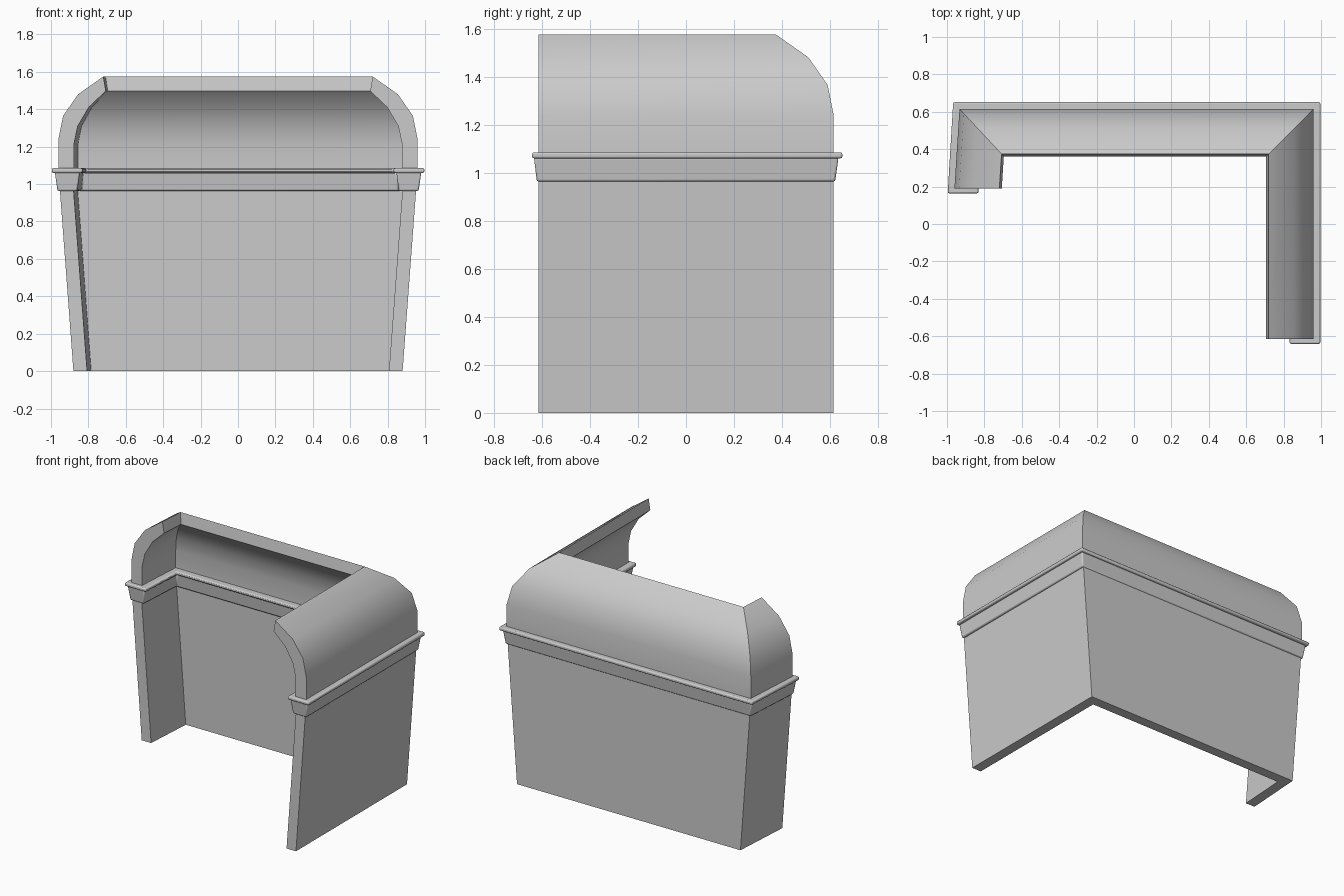
import bpy, bmesh, math

if "Cube" in bpy.data.objects:
    bpy.data.objects.remove(bpy.data.objects["Cube"])


# Outline position of a profile point (outward offset d, height z, end overhang e)
def stations(d, z, e):
    lean = 0.08 * max(0.0, 1 - z / 0.97)          # side walls narrow to the foot
    left = lambda y: -0.96 - d + lean + 0.027 * (y - 0.19) / 0.425
    right = 0.96 + d - lean
    back = 0.615 + d
    return [(left(0.19), 0.19 - e, z), (left(back), back, z),
            (right, back, z), (right, -0.615 - e, z)]


# Sweep a closed profile along left side, back and right side, with mitred corners
def sweep(name, profile, bevel):
    bm = bmesh.new()
    cols = [[bm.verts.new(p) for p in stations(*pt)] for pt in profile]
    n = len(cols)
    for i in range(n):
        a, b = cols[i], cols[(i + 1) % n]
        for k in range(3):
            bm.faces.new((a[k], a[k + 1], b[k + 1], b[k]))
    for k in (0, 3):
        bm.faces.new([c[k] for c in cols])
    bmesh.ops.recalc_face_normals(bm, faces=bm.faces)
    mesh = bpy.data.meshes.new(name)
    bm.to_mesh(mesh)
    bm.free()
    ob = bpy.data.objects.new(name, mesh)
    bpy.context.collection.objects.link(ob)
    bpy.ops.object.select_all(action='DESELECT')
    bpy.context.view_layer.objects.active = ob
    ob.select_set(True)
    bpy.ops.object.shade_smooth_by_angle(angle=math.radians(38))
    if bevel:
        mod = ob.modifiers.new("soft_edges", 'BEVEL')
        mod.width = bevel
        mod.segments = 2
        mod.limit_method = 'ANGLE'
        mod.angle_limit = math.radians(40)
    return ob


# Lower wall
sweep("lower_wall", [(0, 0, 0), (0, 1.07, 0), (-0.073, 1.07, 0), (-0.073, 0, 0)], 0)

# Tapered band under the ledge
sweep("band", [(0.006, 0.963, 0.006), (0.02, 1.064, 0.018),
               (-0.113, 1.064, 0.018), (-0.1, 0.963, 0.006)], 0.008)

# Projecting ledge
sweep("ledge", [(0.036, 1.06, 0.026), (0.036, 1.085, 0.026),
                (-0.128, 1.085, 0.026), (-0.128, 1.06, 0.026)], 0.008)

# Curved cove above the ledge
sweep("curved_top", [(0, 1.075, 0), (0, 1.24, 0), (-0.025, 1.365, 0),
                     (-0.105, 1.48, 0), (-0.24, 1.575, 0),
                     (-0.253, 1.497, 0), (-0.163, 1.412, 0),
                     (-0.103, 1.31, 0), (-0.082, 1.21, 0), (-0.082, 1.075, 0)], 0)
